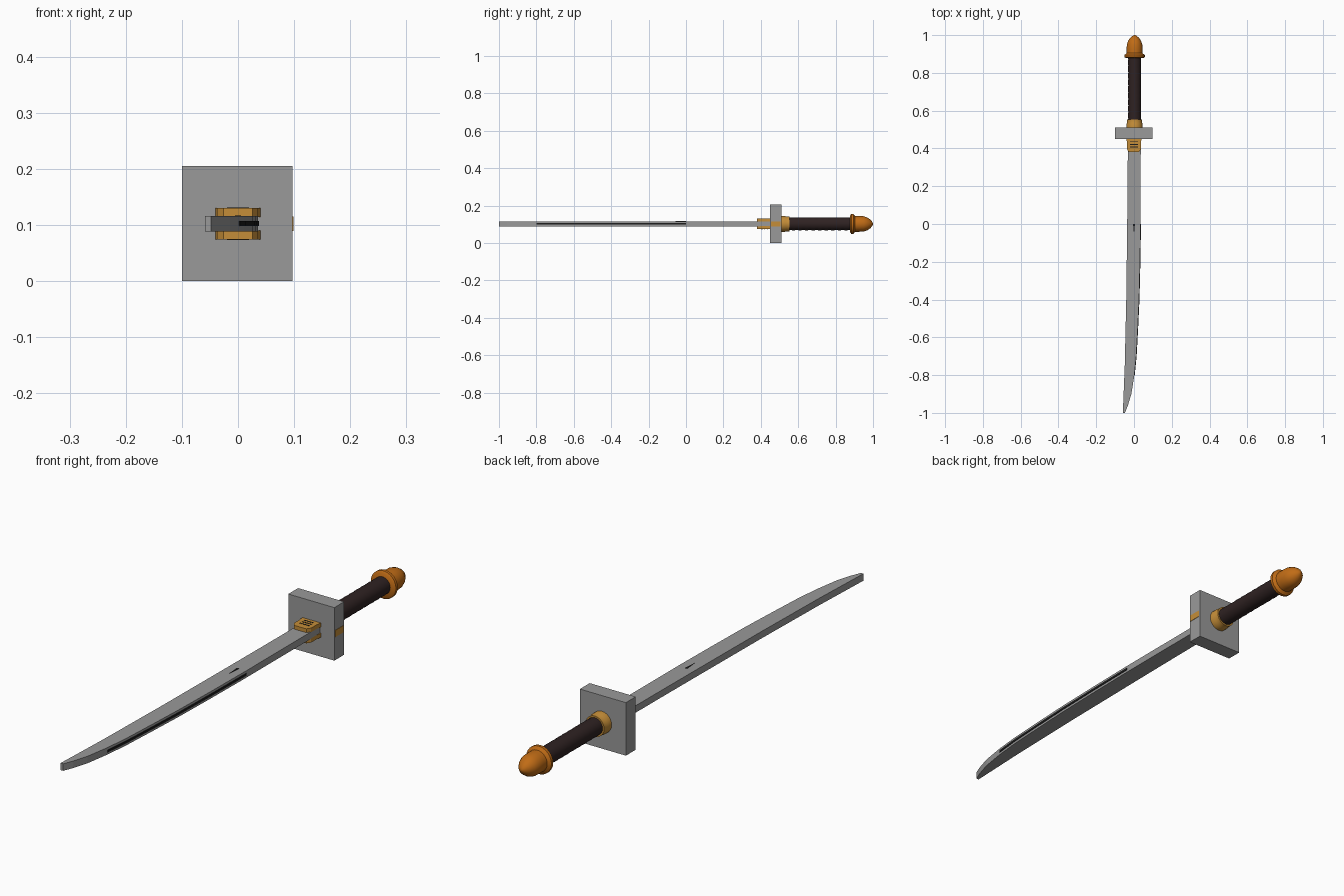
import bpy, bmesh, math
from mathutils import Vector

if "Cube" in bpy.data.objects:
    bpy.data.objects.remove(bpy.data.objects["Cube"])

ZC = 0.1025  # height of the sword axis


def material(name, rgb):
    m = bpy.data.materials.new(name)
    m.diffuse_color = (*rgb, 1)
    m.use_nodes = True
    m.node_tree.nodes["Principled BSDF"].inputs["Base Color"].default_value = m.diffuse_color
    return m


STEEL = material("steel grey", (0.32, 0.32, 0.32))
GOLD = material("gold", (0.56, 0.27, 0.04))
ORANGE = material("orange brass", (0.53, 0.15, 0.008))
LEATHER = material("dark leather", (0.028, 0.016, 0.016))
BLACK = material("black", (0.012, 0.012, 0.012))


def finish(name, bm, mat, smooth=False):
    bmesh.ops.recalc_face_normals(bm, faces=bm.faces[:])
    me = bpy.data.meshes.new(name)
    bm.to_mesh(me)
    bm.free()
    me.materials.append(mat)
    ob = bpy.data.objects.new(name, me)
    bpy.context.collection.objects.link(ob)
    if smooth:
        bpy.ops.object.select_all(action='DESELECT')
        ob.select_set(True)
        bpy.context.view_layer.objects.active = ob
        bpy.ops.object.shade_smooth_by_angle(angle=math.radians(40))
    return ob


def prism(name, outline, z0, z1, mat):
    """Extrude an xy outline from z0 up to z1."""
    bm = bmesh.new()
    face = bm.faces.new([bm.verts.new((x, y, z0)) for x, y in outline])
    top = bmesh.ops.extrude_face_region(bm, geom=[face])["geom"]
    verts = [v for v in top if isinstance(v, bmesh.types.BMVert)]
    bmesh.ops.translate(bm, verts=verts, vec=(0, 0, z1 - z0))
    return finish(name, bm, mat)


def box(name, x0, x1, y0, y1, z0, z1, mat):
    return prism(name, [(x0, y0), (x1, y0), (x1, y1), (x0, y1)], z0, z1, mat)


def lathe(name, profile, mat, sides=24, cx=0.003):
    """Revolve (y, radius) pairs about the sword axis."""
    bm = bmesh.new()
    rings = []
    for y, r in profile:
        rings.append([bm.verts.new((cx + r * math.cos(2 * math.pi * i / sides), y,
                                    ZC + r * math.sin(2 * math.pi * i / sides)))
                      for i in range(sides)])
    for a, b in zip(rings, rings[1:]):
        for i in range(sides):
            j = (i + 1) % sides
            bm.faces.new((a[i], a[j], b[j], b[i]))
    bm.faces.new(rings[0])
    bm.faces.new(rings[-1])
    return finish(name, bm, mat, True)


# Curved blade: spine on the left, cutting edge on the right
spine = [(-0.032, 0.5), (-0.034, 0.2), (-0.036, 0.0), (-0.041, -0.4), (-0.049, -0.75), (-0.059, -1.0)]
edge = [(-0.048, -1.0), (-0.032, -0.96), (-0.014, -0.9), (0.002, -0.8), (0.012, -0.7),
        (0.02, -0.55), (0.027, -0.4), (0.032, -0.2), (0.035, 0.0), (0.036, 0.5)]
prism("blade", spine + edge, ZC - 0.0135, ZC + 0.0135, STEEL)

# Dark line along the cutting edge
line = edge[3:9]
prism("blade_edge_line", [(x - 0.003, y) for x, y in line] +
      [(x + 0.002, y) for x, y in reversed(line)], ZC - 0.0045, ZC + 0.0045, BLACK)

# Small dark mark in the middle of the blade
prism("blade_mark", [(-0.005, 0.0), (0.0, -0.055), (0.005, 0.0)],
      ZC + 0.013, ZC + 0.0145, BLACK)

# Square guard with a gold inlay on its side
box("guard", -0.1, 0.097, 0.45, 0.51, 0, 0.205, STEEL)
box("guard_inlay", 0.094, 0.0985, 0.455, 0.505, ZC - 0.013, ZC + 0.013, GOLD)

# Gold blade collar plates above and below the blade
collar = [(-0.026, 0.38), (0.026, 0.38), (0.036, 0.395), (0.036, 0.43),
          (0.041, 0.455), (-0.041, 0.455), (-0.037, 0.43), (-0.037, 0.395)]
for side, name in ((1, "upper"), (-1, "lower")):
    zs = sorted((ZC + side * 0.012, ZC + side * 0.028))
    prism("blade_collar_" + name, collar, *zs, GOLD)
    zs = sorted((ZC + side * 0.027, ZC + side * 0.029))
    for k in range(3):
        y = 0.405 + 0.014 * k
        box(f"collar_groove_{name}_{k}", -0.02, 0.02, y, y + 0.004, *zs, BLACK)

# Handle with collar and pommel
lathe("handle_collar", [(0.505, 0.042), (0.53, 0.042), (0.536, 0.040), (0.553, 0.040)], GOLD)
grip = [(0.54 + 0.35 * i / 20, 0.0345 - 0.0012 * (i % 2)) for i in range(21)]
lathe("grip", grip, LEATHER)
lathe("pommel", [(0.878, 0.046), (0.884, 0.054), (0.895, 0.054), (0.904, 0.042),
                 (0.925, 0.042), (0.95, 0.041), (0.968, 0.035), (0.985, 0.024),
                 (0.996, 0.011), (1.0, 0.002)], ORANGE)
